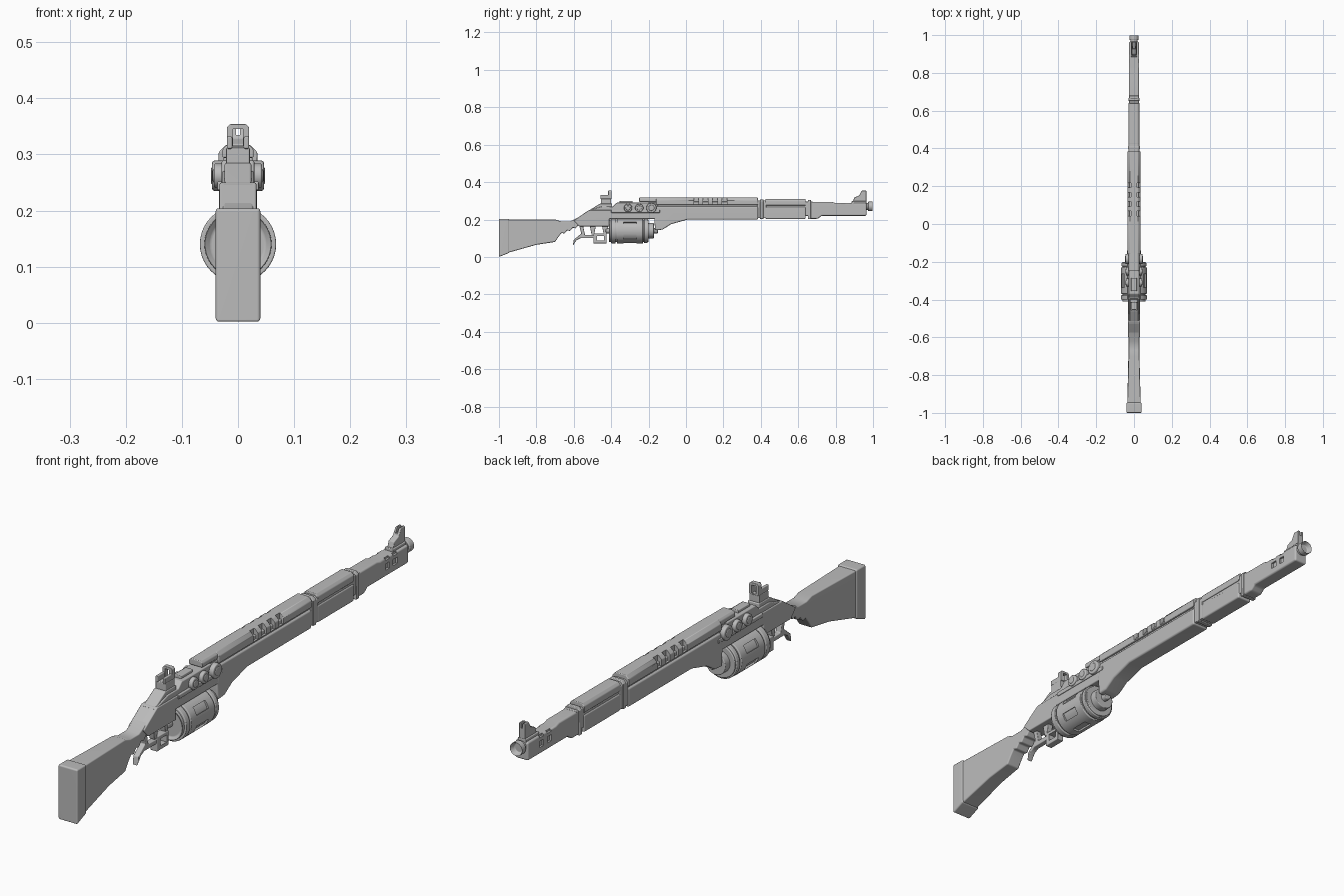
import bpy
import bmesh
from math import copysign, pi, radians
from mathutils import Matrix, Vector

default_cube = bpy.data.objects.get("Cube")
if default_cube:
    bpy.data.objects.remove(default_cube)

grey = bpy.data.materials.new("plain grey")
grey.use_nodes = True
grey.diffuse_color = (0.5, 0.5, 0.5, 1)
grey.node_tree.nodes["Principled BSDF"].inputs["Base Color"].default_value = grey.diffuse_color

BORE_HEIGHT = 0.27
DRUM_HEIGHT = 0.14
DRUM_RADIUS = 0.068
DRUM_MIDDLE = -0.3
SIDES = (-1, 1)


def finish(name, bm, bevel=0.0, cutter=None):
    """Make an object, apply its bevel and cutter, then shade it."""
    bmesh.ops.recalc_face_normals(bm, faces=bm.faces)
    mesh = bpy.data.meshes.new(name)
    bm.to_mesh(mesh)
    bm.free()
    mesh.materials.append(grey)
    part = bpy.data.objects.new(name, mesh)
    bpy.context.collection.objects.link(part)
    if bevel:
        rounding = part.modifiers.new("rounding", "BEVEL")
        rounding.width = bevel
        rounding.segments = 3
        rounding.limit_method = "ANGLE"
    if cutter:
        opening = part.modifiers.new("opening", "BOOLEAN")
        opening.object = cutter
        opening.solver = "EXACT"
    bpy.ops.object.select_all(action="DESELECT")
    bpy.context.view_layer.objects.active = part
    part.select_set(True)
    bpy.ops.object.convert(target="MESH")
    bpy.ops.object.shade_smooth_by_angle(angle=radians(35))
    shading = part.modifiers.new("even shading", "WEIGHTED_NORMAL")
    shading.keep_sharp = True
    if cutter:
        bpy.data.objects.remove(cutter)
    return part


def extrude(points, shift):
    """Solid made by sliding a flat outline along a vector."""
    bm = bmesh.new()
    face = bm.faces.new([bm.verts.new(point) for point in points])
    moved = bmesh.ops.extrude_face_region(bm, geom=[face])["geom"]
    bmesh.ops.translate(bm, vec=shift, verts=[v for v in moved if isinstance(v, bmesh.types.BMVert)])
    return bm


def plate(name, outline, half, bevel=0.004, width_rule=None, cutter=None):
    """Side outline (y, z) thickened to both sides of the middle."""
    bm = extrude([(-half, y, z) for y, z in outline], (2 * half, 0, 0))
    if width_rule:
        for vert in bm.verts:
            vert.co.x = copysign(width_rule(vert.co.y), vert.co.x)
    return finish(name, bm, bevel, cutter)


def bar(name, back, front, low, high, half, chamfer=0.0, middle=0.0, bevel=0.003, cutter=None):
    """Long block with an optional chamfer along its upper edges."""
    right = [(half, low), (half, high - chamfer), (half - chamfer, high)]
    left = [(-x, z) for x, z in reversed(right)]
    ring = dict.fromkeys(right + left)
    bm = extrude([(middle + x, back, z) for x, z in ring], (0, front - back, 0))
    return finish(name, bm, bevel, cutter)


def tube(name, back, front, radius, height, dish=0.0, facing=0, depth=0.02, cutter=None):
    """Cylinder along y; dish hollows the end that faces -y or +y."""
    bm = bmesh.new()
    place = Matrix.Translation((0, (back + front) / 2, height)) @ Matrix.Rotation(pi / 2, 4, "X")
    bmesh.ops.create_cone(bm, cap_ends=True, segments=40, radius1=radius, radius2=radius,
                          depth=front - back, matrix=place)
    if dish:
        bm.normal_update()
        end = [f for f in bm.faces if f.normal.y * facing > 0.9]
        bmesh.ops.inset_region(bm, faces=end, thickness=dish)
        bmesh.ops.translate(bm, verts=end[0].verts, vec=(0, -facing * depth, 0))
    return finish(name, bm, 0.003, cutter)


def button(name, y, height, radius, half):
    """Round plug running through the receiver from side to side."""
    bm = bmesh.new()
    place = Matrix.Translation((0, y, height)) @ Matrix.Rotation(pi / 2, 4, "Y")
    bmesh.ops.create_cone(bm, cap_ends=True, segments=28, radius1=radius, radius2=radius,
                          depth=2 * half, matrix=place)
    finish(name, bm, 0.004)


def box_cutter(centres, size, turns=(Matrix(),)):
    """Equal boxes at every centre, repeated for every turn."""
    bm = bmesh.new()
    for turn in turns:
        for centre in centres:
            bmesh.ops.create_cube(bm, matrix=turn @ Matrix.Translation(centre) @ Matrix.Diagonal((*size, 1)))
    cutter = finish("cutter", bm)
    cutter.hide_render = True
    return cutter


# Stock with finger grooves, flaring towards the butt pad
grip = [(-0.68 + step * 0.015, 0.11 + step * 0.007 + step % 2 * 0.012) for step in range(9)]
plate("stock", [(-0.7, 0.2), (-0.96, 0.2), (-0.96, 0.02), (-0.8, 0.065), (-0.7, 0.08)] + grip
      + [(-0.5, 0.2), (-0.54, 0.23), (-0.62, 0.19), (-0.67, 0.19)],
      half=0.03, bevel=0.005, width_rule=lambda y: 0.028 + 0.03 * max(0, -0.7 - y))
plate("butt_pad", [(-1, 0.204), (-1, 0), (-0.945, 0.022), (-0.945, 0.204)], half=0.04, bevel=0.006)

# Receiver with its rails and bolt cover
plate("receiver", [(-0.57, 0.163), (-0.41, 0.163), (-0.41, 0.203), (-0.15, 0.203), (-0.15, 0.25),
                   (-0.52, 0.25), (-0.6, 0.195)], half=0.033)
plate("upper_receiver", [(-0.53, 0.245), (-0.15, 0.245), (-0.15, 0.29), (-0.37, 0.29),
                         (-0.39, 0.27), (-0.45, 0.27)], half=0.029)
bar("receiver_rail", back=-0.4, front=-0.14, low=0.236, high=0.252, half=0.037)
bar("bolt_cover", back=-0.355, front=-0.285, low=0.28, high=0.3, half=0.015)

# Side buttons with raised centres
for place, y, radius, half in (("rear", -0.31, 0.022, 0.043), ("middle", -0.25, 0.022, 0.043),
                               ("front", -0.185, 0.027, 0.046)):
    button(place + "_button", y, 0.262, radius, half)
    button(place + "_button_centre", y, 0.262, radius * 0.6, half + 0.002)

# Rear sight with an open frame
plate("rear_sight_ramp", [(-0.52, 0.248), (-0.46, 0.285), (-0.395, 0.285), (-0.395, 0.25)], half=0.024)
bar("rear_sight_base", back=-0.455, front=-0.4, low=0.28, high=0.312, half=0.021)
for side in SIDES:
    bar("rear_sight_ledge", back=-0.458, front=-0.4, low=0.31, high=0.332, half=0.005, middle=side * 0.015)
bar("rear_sight_frame", back=-0.416, front=-0.398, low=0.31, high=0.354, half=0.02, chamfer=0.006,
    bevel=0.002, cutter=box_cutter([(0, -0.4, 0.33)], (0.017, 0.1, 0.03)))

# Drum with six recessed windows and end rims
hub = Matrix.Translation((0, DRUM_MIDDLE, DRUM_HEIGHT))
turns = [hub @ Matrix.Rotation(step * pi / 3, 4, "Y") for step in range(6)]
tube("drum", DRUM_MIDDLE - 0.07, DRUM_MIDDLE + 0.07, DRUM_RADIUS, DRUM_HEIGHT,
     cutter=box_cutter([(0, 0, DRUM_RADIUS)], (0.03, 0.07, 0.02), turns))
tube("drum_core", -0.38, -0.2, DRUM_RADIUS * 0.9, DRUM_HEIGHT)
tube("drum_rear_rim", -0.4, -0.376, DRUM_RADIUS, DRUM_HEIGHT)
tube("drum_rear_ring", -0.412, -0.39, DRUM_RADIUS * 0.88, DRUM_HEIGHT, dish=0.011, facing=-1, depth=0.01)
tube("drum_front_rim", -0.224, -0.205, DRUM_RADIUS * 0.98, DRUM_HEIGHT)
tube("drum_nose", -0.21, -0.172, DRUM_RADIUS * 0.6, DRUM_HEIGHT)
tube("drum_axle", -0.43, -0.15, DRUM_RADIUS * 0.2, DRUM_HEIGHT)

# Trigger lever and square guard ring
plate("trigger", [(-0.605, 0.06), (-0.585, 0.09), (-0.565, 0.1), (-0.49, 0.1), (-0.49, 0.117),
                  (-0.54, 0.118), (-0.55, 0.165), (-0.57, 0.165), (-0.56, 0.125), (-0.6, 0.092)],
      half=0.011, bevel=0.003)
bar("guard_ring", back=-0.495, front=-0.425, low=0.072, high=0.126, half=0.014,
    cutter=box_cutter([(0, -0.457, 0.1)], (0.1, 0.038, 0.026)))
for name, y in (("rear_guard_strut", -0.505), ("front_guard_strut", -0.44)):
    plate(name, [(y, 0.12), (y + 0.014, 0.12), (y + 0.024, 0.17), (y - 0.01, 0.17)], half=0.011, bevel=0.002)

# Forend with a drooping nose, and the vented cover above it
plate("forend", [(-0.17, 0.205), (-0.165, 0.142), (-0.125, 0.146), (-0.08, 0.175), (0.01, 0.2),
                 (0.385, 0.2), (0.385, 0.27), (-0.16, 0.27)], half=0.034, bevel=0.007)
bar("barrel_core", back=-0.2, front=0.68, low=0.22, high=0.295, half=0.026)
vents = [(side * 0.034, 0.055 + step * 0.05, 0.302) for step in range(4) for side in SIDES]
bar("top_cover", back=-0.16, front=0.385, low=0.278, high=0.317, half=0.0345, chamfer=0.013,
    cutter=box_cutter(vents, (0.034, 0.026, 0.042)))
bar("top_cover_tail", back=-0.25, front=-0.15, low=0.294, high=0.317, half=0.028, chamfer=0.008)

# Front handguard between two bands
bar("middle_band", back=0.38, front=0.43, low=0.207, high=0.302, half=0.03, chamfer=0.01)
bar("middle_band_ridge", back=0.396, front=0.414, low=0.203, high=0.307, half=0.0325, chamfer=0.01)
bar("lower_handguard", back=0.425, front=0.64, low=0.203, high=0.267, half=0.03, bevel=0.006)
bar("upper_handguard", back=0.425, front=0.64, low=0.276, high=0.31, half=0.03, chamfer=0.01)
bar("front_band", back=0.652, front=0.668, low=0.202, high=0.304, half=0.03, chamfer=0.01)

# Muzzle shroud with slots, and the hollow muzzle
slots = [(side * 0.03, y, z) for y in (0.84, 0.885) for z in (0.256, 0.292) for side in SIDES]
plate("muzzle_shroud", [(0.66, 0.204), (0.705, 0.204), (0.725, 0.22), (0.965, 0.22), (0.965, 0.288),
                        (0.8, 0.288), (0.78, 0.294), (0.66, 0.294)], half=0.0265, bevel=0.007,
      cutter=box_cutter(slots, (0.022, 0.024, 0.023)))
tube("muzzle_neck", 0.9, 0.98, 0.019, BORE_HEIGHT)
tube("muzzle", 0.974, 1, 0.025, BORE_HEIGHT, dish=0.007, facing=1)

# Front sight with a notched blade
bar("front_sight_base", back=0.885, front=0.965, low=0.28, high=0.298, half=0.017)
plate("front_sight", [(0.892, 0.295), (0.9, 0.318), (0.925, 0.328), (0.94, 0.354), (0.964, 0.354),
                      (0.964, 0.295)], half=0.012, bevel=0.003,
      cutter=box_cutter([(0, 0.95, 0.35)], (0.008, 0.1, 0.03)))
